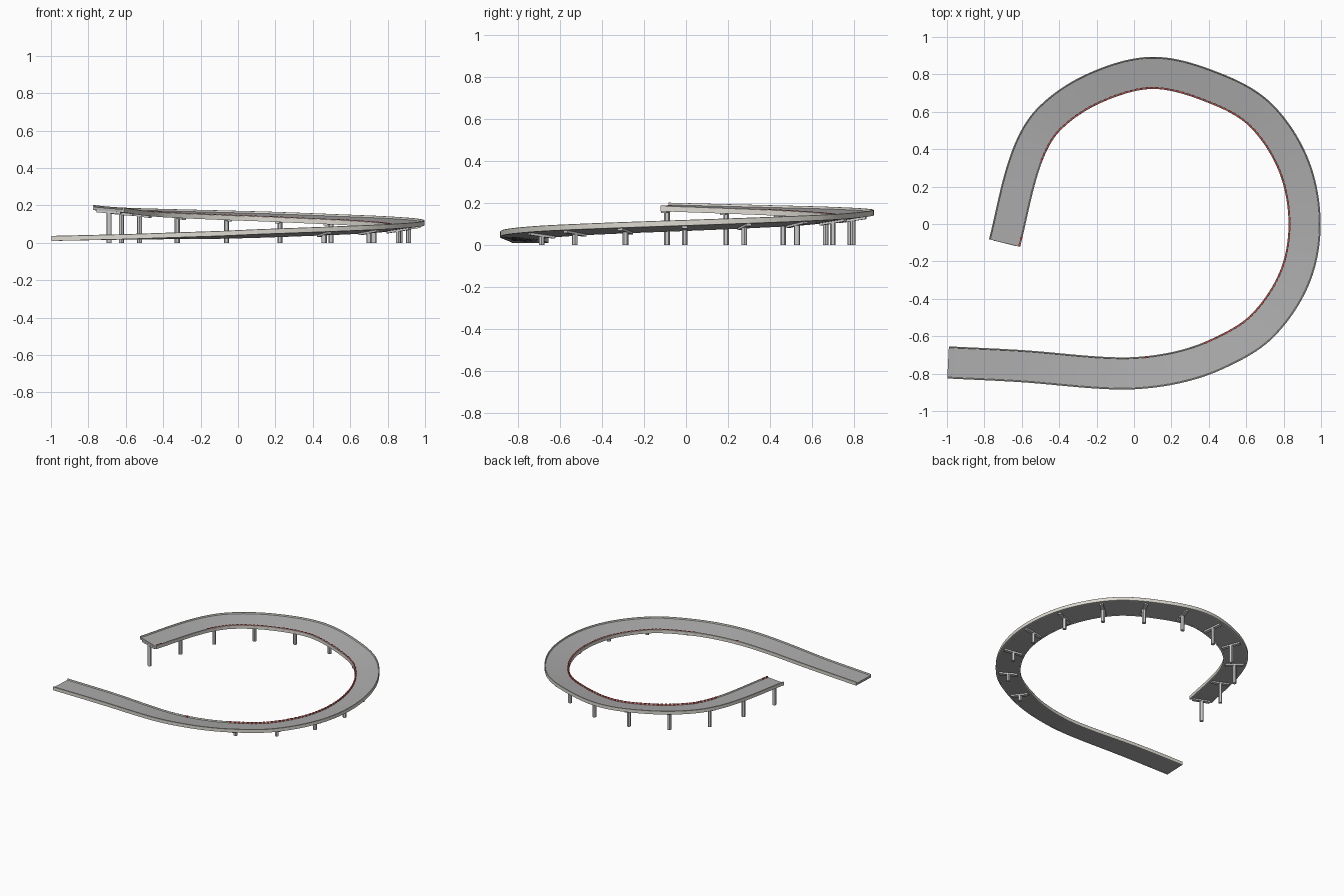
import bpy, bmesh
from mathutils import Vector, Matrix

if "Cube" in bpy.data.objects:
    bpy.data.objects.remove(bpy.data.objects["Cube"])

# centreline in plan, from the low end to the high end
PTS = [Vector(p) for p in [
    (-.994, -.74), (-.6, -.76), (-.08, -.799), (.2, -.773), (.44, -.697), (.68, -.55), (.857, -.29),
    (.912, 0), (.855, .31), (.685, .575), (.46, .715), (.11, .808), (-.21, .727),
    (-.46, .555), (-.58, .34), (-.692, -.102)]]
HEIGHT = [(0, .037), (.9, .056), (2.34, .107), (3.6, .155), (4.95, .195)]   # rail top
BANK = [(0, 0), (.4, .002), (1.1, .02), (2.3, .026), (3.8, .026), (4.95, .014)]  # outer rise


def lerp_table(table, s):
    for (a, u), (b, v) in zip(table, table[1:]):
        if s <= b:
            return u + (v - u) * max(0, s - a) / (b - a)
    return table[-1][1]


def make_path():
    pts = [2 * PTS[0] - PTS[1]] + PTS + [2 * PTS[-1] - PTS[-2]]
    out = []
    for i in range(1, len(pts) - 2):
        a, b, c, d = pts[i - 1:i + 3]
        n = (c - b).length
        # tangents scaled by chord length so uneven spacing stays smooth
        t1 = (c - a) / ((b - a).length + n) * n
        t2 = (d - b) / ((d - c).length + n) * n
        for k in range(12):
            t = k / 12
            out.append(b * (2*t**3 - 3*t*t + 1) + t1 * (t**3 - 2*t*t + t)
                       + c * (3*t*t - 2*t**3) + t2 * (t**3 - t*t))
    return out + [PTS[-1]]


PATH = make_path()
DIST = [0]
for p, q in zip(PATH, PATH[1:]):
    DIST.append(DIST[-1] + (q - p).length)
TOTAL = DIST[-1]


def frame(s):
    """Matrix at distance s: x = outward, y = forward, z = up from the rail-top line."""
    s = min(max(s, 0), TOTAL)
    i = max(j for j in range(len(DIST) - 1) if DIST[j] <= s)
    f = (s - DIST[i]) / (DIST[i + 1] - DIST[i])
    p = PATH[i].lerp(PATH[i + 1], f)
    t0 = PATH[min(i + 1, len(PATH) - 1)] - PATH[max(i - 1, 0)]
    t1 = PATH[min(i + 2, len(PATH) - 1)] - PATH[i]
    t = t0.normalized().lerp(t1.normalized(), f).normalized()
    fwd = Vector((t.x, t.y, 0))
    side = Vector((t.y, -t.x, lerp_table(BANK, s) / .17))
    m = Matrix((side, fwd, Vector((0, 0, 1)))).transposed().to_4x4()
    m.translation = Vector((p.x, p.y, lerp_table(HEIGHT, s)))
    return m


def finish(bm, name, mat=None):
    bmesh.ops.recalc_face_normals(bm, faces=bm.faces)
    me = bpy.data.meshes.new(name)
    bm.to_mesh(me)
    bm.free()
    ob = bpy.data.objects.new(name, me)
    bpy.context.collection.objects.link(ob)
    if mat:
        me.materials.append(mat)
    return ob


def sweep(name, profile, mat=None):
    bm = bmesh.new()
    rings = [[bm.verts.new(frame(s) @ Vector((x, 0, z))) for x, z in profile] for s in DIST]
    n = len(profile)
    for a, b in zip(rings, rings[1:]):
        for k in range(n):
            bm.faces.new((a[k], a[(k + 1) % n], b[(k + 1) % n], b[k]))
    bm.faces.new(rings[0])
    bm.faces.new(rings[-1])
    return finish(bm, name, mat)


def box(bm, m, size, centre):
    bmesh.ops.create_cube(bm, size=1, matrix=m @ Matrix.Translation(centre)
                          @ Matrix.Diagonal((*size, 1)))


def material(name, col):
    m = bpy.data.materials.new(name)
    m.diffuse_color = (*col, 1)
    m.use_nodes = True
    m.node_tree.nodes["Principled BSDF"].inputs["Base Color"].default_value = m.diffuse_color
    return m


concrete = material("concrete", (.72, .70, .64))
red = material("red_paint", (.75, .06, .05))
asphalt = material("asphalt", (.42, .42, .42))

# road slab and edge barriers
sweep("road_deck", [(-.079, -.026), (.079, -.026), (.079, -.010), (-.079, -.010)], asphalt)
for name, sg in (("outer_barrier", 1), ("inner_barrier", -1)):
    sweep(name, [(sg * x, z) for x, z in
                 [(.078, -.027), (.086, -.027), (.086, -.002), (.084, 0), (.080, 0), (.078, -.011)]],
          concrete)

# red dashes along the inner barrier of the curve
bm = bmesh.new()
s = 1.42
while s < TOTAL - .01:
    if s < 4.48 or s > TOTAL - .06:
        box(bm, frame(s), (.010, .016, .012), (-.080, 0, -.005))
    s += .032
box(bm, frame(1.07), (.010, .016, .012), (-.080, 0, -.005))
finish(bm, "red_edge_markers", red)

# T-shaped piers, evenly spaced back from the high end
for i in range(13):
    m = frame(TOTAL - .012 - i * .289)
    bm = bmesh.new()
    box(bm, m, (.13, .026, .012), (0, 0, -.031))
    top = m.translation.z - .034
    c = Matrix.Translation((m.translation.x, m.translation.y, top / 2))
    bmesh.ops.create_cone(bm, cap_ends=True, segments=12, radius1=.0135, radius2=.0135,
                          depth=top, matrix=c)
    ob = finish(bm, f"pier_{i + 1}")
    bpy.context.view_layer.objects.active = ob
    ob.select_set(True)
    bpy.ops.object.shade_smooth_by_angle()
    ob.select_set(False)
